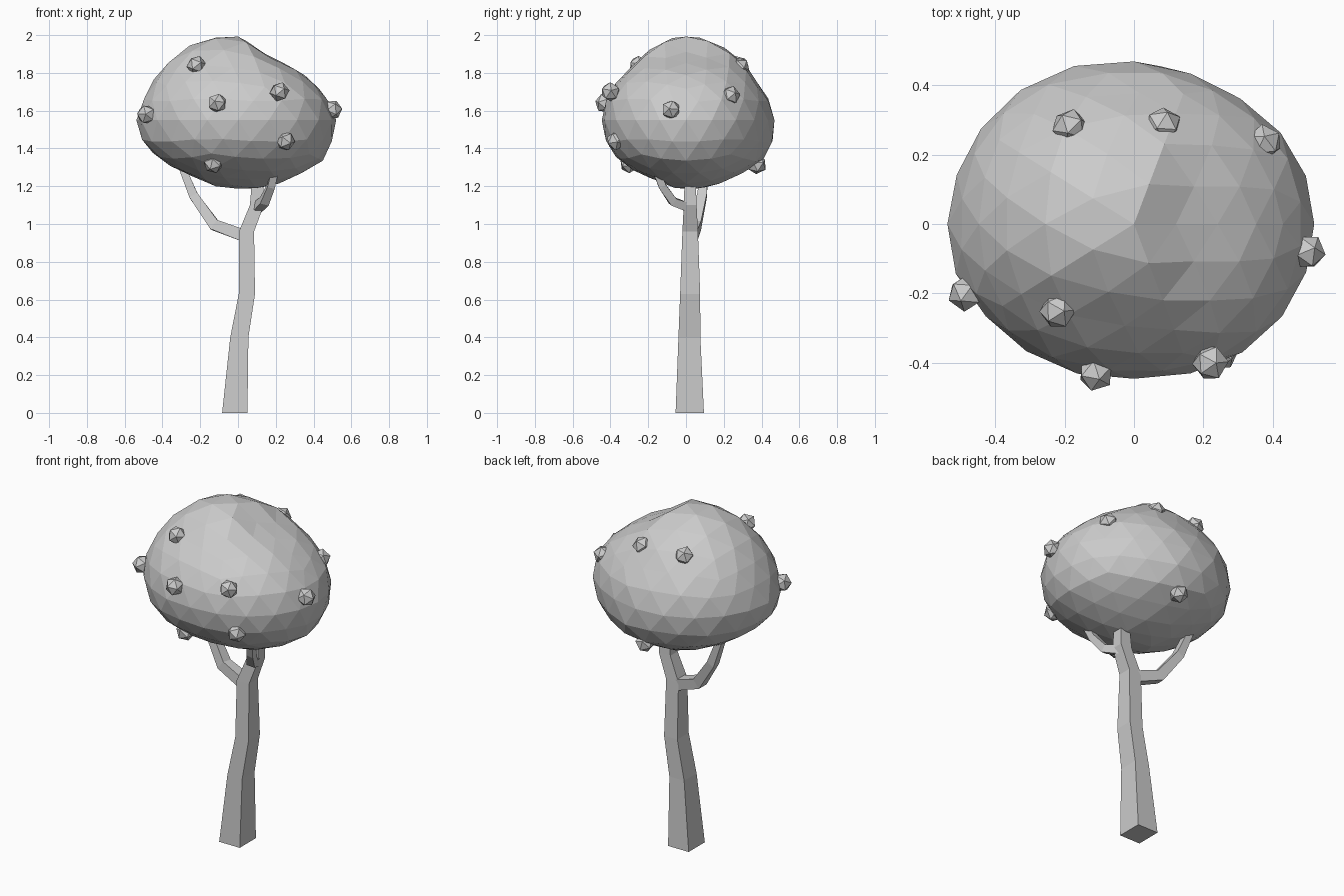
import bpy, bmesh, math
from mathutils import Vector

if "Cube" in bpy.data.objects:
    bpy.data.objects.remove(bpy.data.objects["Cube"])

CENTRE = Vector((0, 0, 1.55))
RADII = Vector((0.53, 0.455, 0.41))

# Crown outlines seen from front (x,z), right (y,z) and top (x,y)
FRONT = [(-.54, 1.53), (-.49, 1.67), (-.38, 1.85), (-.2, 1.97), (-.09, 2.0), (-.01, 1.99),
         (.15, 1.87), (.37, 1.77), (.46, 1.67), (.525, 1.51), (.49, 1.4), (.43, 1.31),
         (.28, 1.25), (-.03, 1.19), (-.25, 1.26), (-.4, 1.34), (-.5, 1.43)]
SIDE = [(-.445, 1.6), (-.44, 1.5), (-.41, 1.4), (-.3, 1.3), (-.16, 1.235), (.02, 1.19),
        (.2, 1.22), (.3, 1.27), (.46, 1.39), (.47, 1.48), (.45, 1.62), (.38, 1.74),
        (.3, 1.86), (.17, 1.95), (.01, 2.0), (-.15, 1.95), (-.26, 1.85), (-.4, 1.7)]
TOP = [(-.54, 0), (-.43, .29), (-.35, .37), (-.09, .47), (.09, .455), (.23, .4), (.35, .33),
       (.47, .2), (.525, -.02), (.47, -.2), (.39, -.31), (.1, -.44), (-.02, -.445),
       (-.17, -.43), (-.32, -.36), (-.44, -.25), (-.53, -.11)]


def polar(points, height):
    return sorted((math.atan2(v - height, u), math.hypot(u, v - height)) for u, v in points)


OUTLINES = [(0, 2, polar(FRONT, 1.55)), (1, 2, polar(SIDE, 1.55)), (0, 1, polar(TOP, 0))]


def outline_radius(table, angle):
    first, last = table[0], table[-1]
    wrapped = [(last[0] - math.tau, last[1])] + table + [(first[0] + math.tau, first[1])]
    for (a0, r0), (a1, r1) in zip(wrapped, wrapped[1:]):
        if a0 <= angle <= a1 and a1 > a0:
            return r0 + (r1 - r0) * (angle - a0) / (a1 - a0)
    return first[1]


def ellipsoid_radius(d):
    return 1 / math.sqrt(sum((d[i] / RADII[i]) ** 2 for i in range(3)))


def crown_point(d):
    """Push an ellipsoid direction out to a blend of the three outlines."""
    total = weight = 0
    for i, j, table in OUTLINES:
        flat = Vector((0, 0, 0))
        flat[i], flat[j] = d[i], d[j]
        if flat.length < 1e-4:
            continue
        w = 1 / (d[3 - i - j] ** 2 + 0.01) * flat.length
        flat.normalize()
        total += w * outline_radius(table, math.atan2(flat[j], flat[i])) / ellipsoid_radius(flat)
        weight += w
    return CENTRE + d * ellipsoid_radius(d) * total / weight


def finish(name, bm):
    bmesh.ops.recalc_face_normals(bm, faces=bm.faces)
    mesh = bpy.data.meshes.new(name)
    bm.to_mesh(mesh)
    bm.free()
    ob = bpy.data.objects.new(name, mesh)
    bpy.context.collection.objects.link(ob)


def limb(name, stations, ref=(0, 1, 0), level=False):
    """Four-sided limb through (x, y, z, half width, half depth) stations."""
    bm = bmesh.new()
    pts = [Vector(s[:3]) for s in stations]
    rings = []
    for k, s in enumerate(stations):
        t = (pts[min(k + 1, len(pts) - 1)] - pts[max(k - 1, 0)]).normalized()
        if level:
            t = Vector((0, 0, 1))
        a = Vector(ref)
        a = (a - t * a.dot(t)).normalized()
        b = a.cross(t)
        rings.append([bm.verts.new(pts[k] + b * s[3] * i + a * s[4] * j)
                      for i, j in ((-1, -1), (1, -1), (1, 1), (-1, 1))])
    for r0, r1 in zip(rings, rings[1:]):
        for i in range(4):
            n = (i + 1) % 4
            bm.faces.new((r0[i], r0[n], r1[n], r1[i]))
    bm.faces.new(rings[0])
    bm.faces.new(rings[-1])
    finish(name, bm)


# Crown
bm = bmesh.new()
bmesh.ops.create_icosphere(bm, subdivisions=3, radius=1)
for v in bm.verts:
    v.co = crown_point(Vector(v.co[i] * RADII[i] for i in range(3)).normalized())
finish("crown", bm)

# Trunk and branches
limb("trunk", [(-.017, .02, 0, .067, .075), (.007, .018, .4, .048, .058),
               (.047, .022, .63, .043, .053), (.045, .022, .96, .04, .041),
               (.1, .022, 1.1, .037, .034), (.107, .022, 1.3, .027, .027)], level=True)
limb("left_branch", [(.04, .025, .935, .032, .034), (-.125, .05, .995, .03, .03),
                     (-.235, .085, 1.15, .024, .025), (-.3, .1, 1.31, .018, .02)])
limb("front_branch", [(.1, .02, 1.085, .024, .024), (.14, -.07, 1.12, .022, .024),
                      (.175, -.125, 1.2, .02, .02), (.2, -.165, 1.3, .018, .018)], ref=(1, 0, 0))

# Fruit
FRUIT = [(-.22, -.25, 1.84), (-.485, -.2, 1.58), (-.11, -.43, 1.64), (.22, -.4, 1.7),
         (.5, -.08, 1.605), (.25, -.37, 1.44), (-.13, -.3, 1.32), (-.185, .28, 1.84),
         (.085, .285, 1.83), (.375, .235, 1.68), (.005, .375, 1.315)]
for n, place in enumerate(FRUIT):
    bm = bmesh.new()
    bmesh.ops.create_icosphere(bm, subdivisions=1, radius=.053)
    turn = (Vector(place) - CENTRE).to_track_quat('Z', 'Y')
    for v in bm.verts:
        v.co = turn @ v.co + Vector(place)
    finish(f"fruit_{n + 1}", bm)
